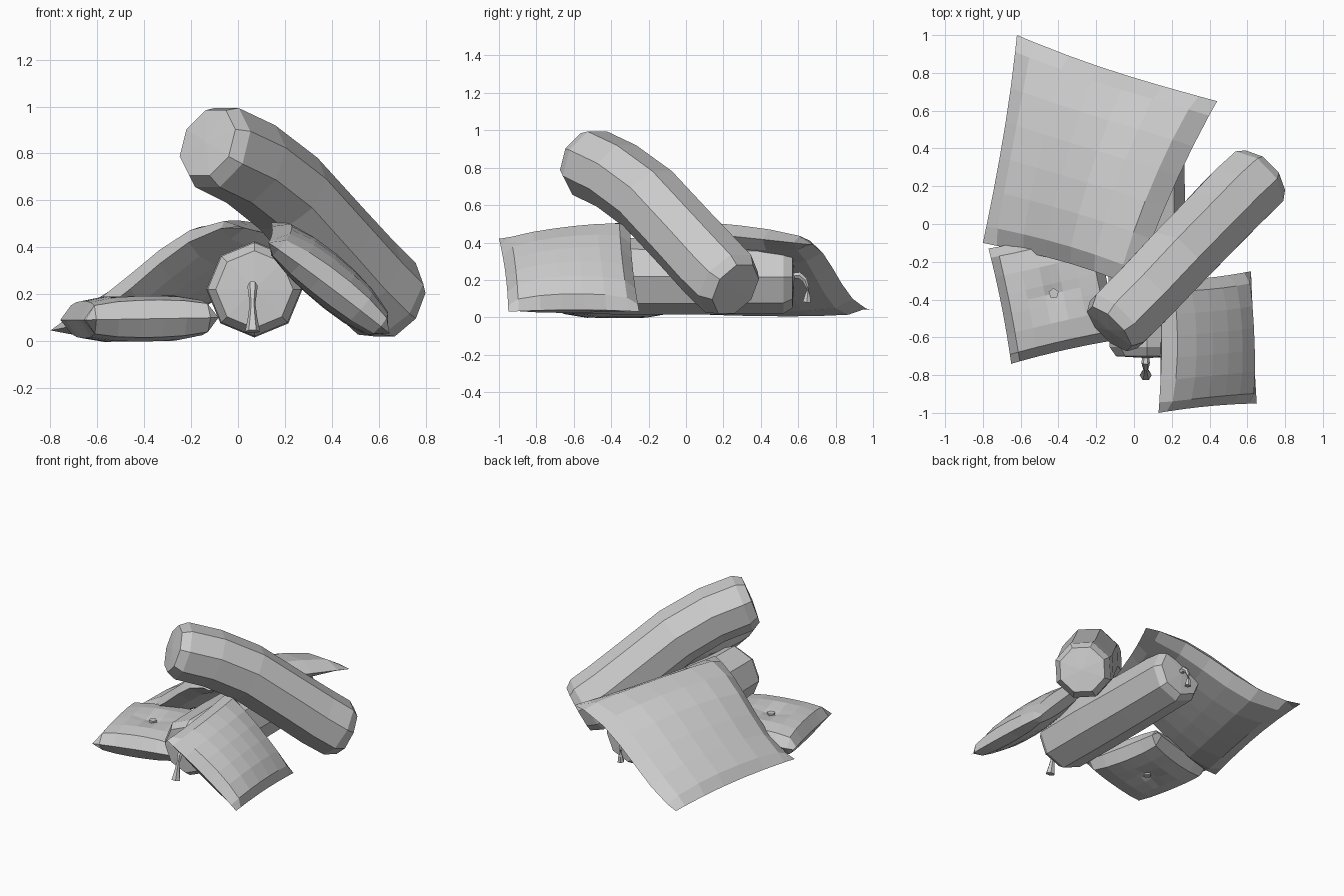
import bpy, bmesh, math
from mathutils import Vector

if "Cube" in bpy.data.objects:
    bpy.data.objects.remove(bpy.data.objects["Cube"])

STEPS = [-1, -0.84, -0.5, -0.17, 0.17, 0.5, 0.84, 1]


def finish(bm, name):
    bmesh.ops.remove_doubles(bm, verts=bm.verts, dist=0.0005)
    bmesh.ops.recalc_face_normals(bm, faces=bm.faces)
    me = bpy.data.meshes.new(name)
    bm.to_mesh(me)
    bm.free()
    ob = bpy.data.objects.new(name, me)
    bpy.context.collection.objects.link(ob)
    return ob


def pillow(name, corners, half, lift=0.0, bend=0.0, pinch=0.05, power=0.5, dimple=0.0):
    """Stuffed cushion: corners run counter-clockwise seen from above."""
    a, b, c, d = [Vector(p) for p in corners]
    normal = (c - a).cross(d - b).normalized()
    bm = bmesh.new()
    steps = sorted(STEPS + [0]) if dimple else STEPS
    for side in (1, -1):
        rows = []
        for v in steps:
            row = []
            for u in steps:
                # seams pull inwards between the corners
                uu = u * (1 - pinch * (1 - v * v))
                vv = v * (1 - pinch * (1 - u * u))
                s, t = (uu + 1) / 2, (vv + 1) / 2
                p = a.lerp(b, s).lerp(d.lerp(c, s), t)
                puff = (1 - u * u) * (1 - v * v)
                h = 0
                if puff > 0:
                    h = half * puff ** power - dimple * math.exp(-(u * u + v * v) / 0.06)
                arch = lift * (1 - (u * u + v * v) / 2) + bend * u * (1 - u * u)
                row.append(bm.verts.new(p + normal * (side * h + arch)))
            rows.append(row)
        for r0, r1 in zip(rows, rows[1:]):
            for i in range(len(steps) - 1):
                bm.faces.new((r0[i], r0[i + 1], r1[i + 1], r1[i]))
    return finish(bm, name)


def tube(name, path, radii, sides=8, phase=0.0):
    """Faceted tube through the path with fan caps."""
    pts = [Vector(p) for p in path]
    bm = bmesh.new()
    rings = []
    for i, p in enumerate(pts):
        t = (pts[min(i + 1, len(pts) - 1)] - pts[max(i - 1, 0)]).normalized()
        x = t.cross(Vector((0, 0, 1))).normalized()
        y = x.cross(t)
        rings.append([bm.verts.new(p + radii[i] * (x * math.cos(k) + y * math.sin(k)))
                      for k in [phase + 2 * math.pi * j / sides for j in range(sides)]])
    for r0, r1 in zip(rings, rings[1:]):
        for j in range(sides):
            k = (j + 1) % sides
            bm.faces.new((r0[j], r0[k], r1[k], r1[j]))
    for ring, p, q in ((rings[0], pts[0], pts[1]), (rings[-1], pts[-1], pts[-2])):
        tip = bm.verts.new(p + (p - q).normalized() * radii[0] * 0.06)
        for j in range(sides):
            bm.faces.new((ring[j], ring[(j + 1) % sides], tip))
    return finish(bm, name)


# Large cushion draped over the lower bolster
pillow("large_pillow", [(-0.80, -0.10, 0.045), (0.0, -0.33, 0.49),
                        (0.44, 0.65, 0.39), (-0.62, 1.0, 0.04)],
       half=0.11, lift=0.02, bend=0.105, pinch=0.04, power=0.4)

# Small cushion leaning on the right of the bolster
pillow("leaning_pillow", [(0.13, -1.0, 0.42), (0.65, -0.95, 0.03),
                          (0.62, -0.25, 0.03), (0.14, -0.30, 0.515)],
       half=0.105, lift=0.01, pinch=0.03, power=0.36)

# Flat tufted cushion with buttons
pillow("tufted_pillow", [(-0.65, -0.74, 0.09), (-0.07, -0.61, 0.10),
                         (-0.20, 0.01, 0.10), (-0.77, -0.13, 0.09)],
       half=0.104, pinch=0.03, power=0.22, dimple=0.04)
for label, z in (("top", 0.165), ("bottom", 0.028)):
    bpy.ops.mesh.primitive_cylinder_add(vertices=5, radius=0.028, depth=0.03,
                                        location=(-0.425, -0.367, z))
    bpy.context.object.name = label + "_button"

# Lower bolster lying along y
tube("lower_bolster",
     [(0.07, y, z) for y, z in ((-0.70, 0.22), (-0.65, 0.22), (-0.3, 0.22),
                                (0.1, 0.215), (0.52, 0.215), (0.57, 0.215))],
     [0.165, 0.20, 0.205, 0.2, 0.195, 0.165])

# Upper bolster resting diagonally across the pile
upper = [(-0.13, -0.555, 0.845), (-0.09, -0.515, 0.825), (0.055, -0.37, 0.755),
         (0.215, -0.2, 0.63), (0.41, 0.0, 0.415), (0.535, 0.13, 0.275),
         (0.635, 0.225, 0.18), (0.675, 0.265, 0.15)]
tube("upper_bolster", upper,
     [0.16, 0.193, 0.195, 0.197, 0.197, 0.2, 0.197, 0.16], phase=math.pi / 8)

# Tassels hanging from both ends of the lower bolster
tube("front_tassel", [(0.062, y, z) for y, z in
                      ((-0.69, 0.22), (-0.735, 0.235), (-0.755, 0.20),
                       (-0.77, 0.16), (-0.785, 0.10), (-0.80, 0.04))],
     [0.018, 0.022, 0.018, 0.012, 0.02, 0.032], sides=6)
tube("back_tassel", [(0.07, y, z) for y, z in
                     ((0.56, 0.22), (0.605, 0.225), (0.635, 0.20),
                      (0.648, 0.165), (0.65, 0.12), (0.645, 0.08))],
     [0.018, 0.02, 0.016, 0.011, 0.016, 0.024], sides=6)
